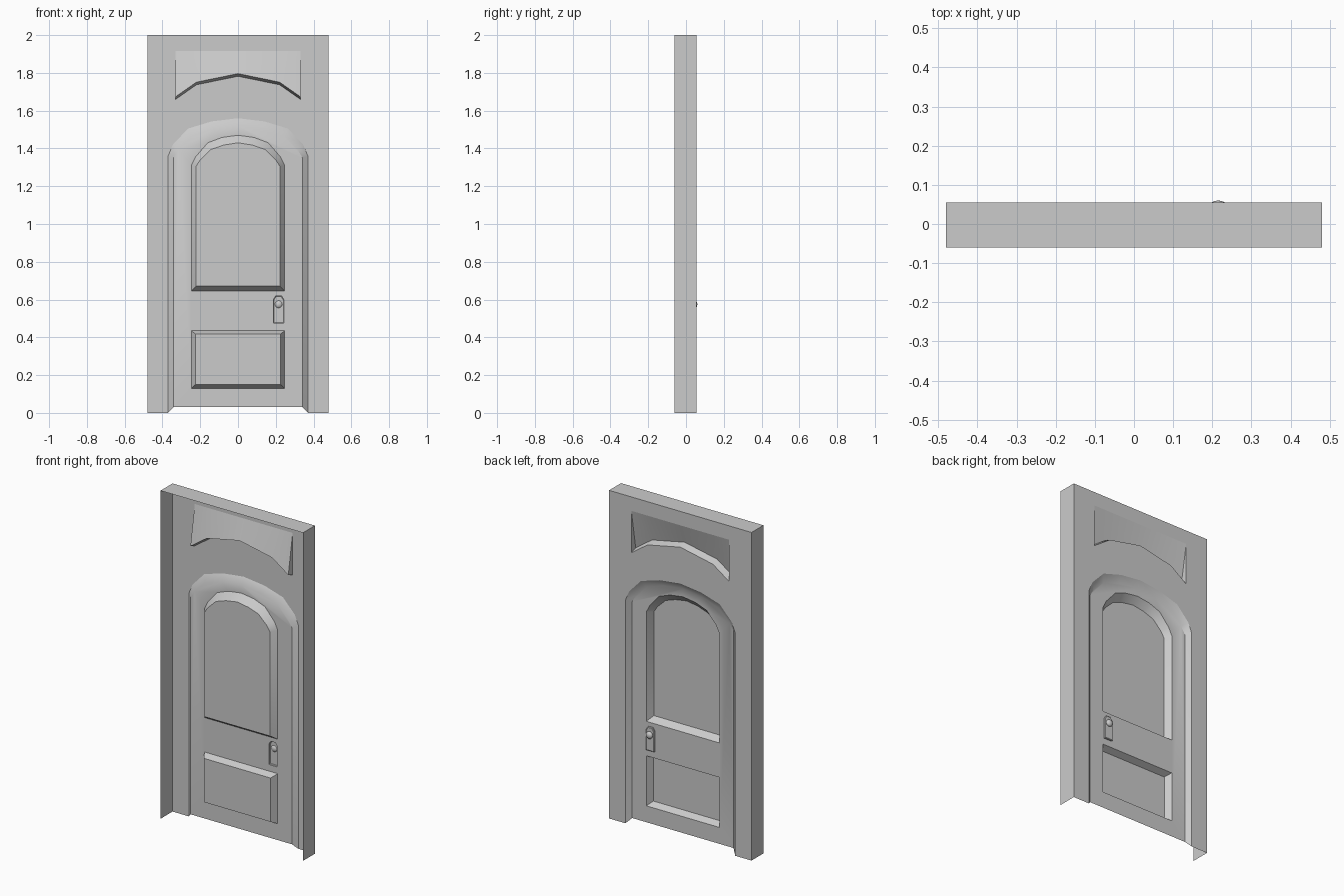
import bpy, bmesh, math
from mathutils import Vector
from mathutils.geometry import tessellate_polygon

if "Cube" in bpy.data.objects:
    bpy.data.objects.remove(bpy.data.objects["Cube"])


def mirrored(half):
    """Right half outline (x, z), bottom to top -> full outline."""
    return half + [(-x, z) for x, z in reversed(half) if x > 1e-6]


def at(loop, y):
    return [Vector((x, y, z)) for x, z in loop]


def fill(bm, loops):
    """Flat face from an outline and its holes, facing +y."""
    pts = [p for l in loops for p in l]
    vs = [bm.verts.new(p) for p in pts]
    for tri in tessellate_polygon(loops):
        a, b, c = [pts[i] for i in tri]
        if (b - a).cross(c - a).y < 0:
            tri = tri[::-1]
        bm.faces.new([vs[i] for i in tri])


def bridge(bm, a, b, closed=True):
    va, vb = [bm.verts.new(p) for p in a], [bm.verts.new(p) for p in b]
    n = len(a)
    for i in range(n if closed else n - 1):
        j = (i + 1) % n
        bm.faces.new([va[i], va[j], vb[j], vb[i]])


def finish(bm, name, angle=35):
    bmesh.ops.remove_doubles(bm, verts=bm.verts, dist=1e-5)
    bmesh.ops.dissolve_limit(bm, angle_limit=0.01, verts=bm.verts, edges=bm.edges)
    bmesh.ops.recalc_face_normals(bm, faces=bm.faces)
    if sum((f.normal.y * f.calc_area() for f in bm.faces)) < 0:
        bmesh.ops.reverse_faces(bm, faces=bm.faces)
    me = bpy.data.meshes.new(name)
    bm.to_mesh(me)
    bm.free()
    ob = bpy.data.objects.new(name, me)
    bpy.context.collection.objects.link(ob)
    bpy.context.view_layer.objects.active = ob
    ob.select_set(True)
    bpy.ops.object.shade_smooth_by_angle(angle=math.radians(angle))
    ob.select_set(False)
    return ob


FRONT, BACK, DOOR, PANEL = -0.06, 0.055, 0.03, -0.008

# outlines
opening = mirrored([(.37, 0), (.37, 1.36), (.345, 1.42), (.265, 1.505), (.14, 1.543), (0, 1.56)])
slab = mirrored([(.342, .03), (.342, 1.35), (.315, 1.395), (.245, 1.465), (.13, 1.503), (0, 1.52)])
arch_out = mirrored([(.247, .645), (.247, 1.31), (.225, 1.355), (.16, 1.43), (.085, 1.458), (0, 1.47)])
arch_in = mirrored([(.222, .672), (.222, 1.305), (.2, 1.34), (.143, 1.395), (.075, 1.418), (0, 1.43)])
low_out = mirrored([(.247, .13), (.247, .435)])
low_in = mirrored([(.225, .15), (.225, .417)])
arc = [(.33, 1.66), (.22, 1.737), (0, 1.782), (-.22, 1.737), (-.33, 1.66)]
light_out = arc + [(-.33, 1.915), (.33, 1.915)]
px = .215
plate_out = [(px + .028, .475), (px + .028, .6), (px + .015, .62),
             (px - .015, .62), (px - .028, .6), (px - .028, .475)]

# frame: back face with fanlight hole, plus sides and top; open at front and bottom
bm = bmesh.new()
outer = [(.48, 0), (.48, 2), (-.48, 2), (-.48, 0)]
fill(bm, [at(outer + opening[::-1], BACK), at(light_out, BACK)])
bridge(bm, at(outer, BACK), at(outer, FRONT), closed=False)
finish(bm, "frame")

# fanlight: slants forward from the top edge, with a ledge along the arc
bm = bmesh.new()
deep = [Vector((x, BACK - .042, z + .014)) for x, z in arc]
top = [Vector((x, BACK, 1.915)) for x, z in arc]
bridge(bm, top, deep, closed=False)
bridge(bm, deep, at(arc, BACK), closed=False)
for i in (0, -1):
    bm.faces.new([bm.verts.new(p) for p in (top[i], deep[i], at(arc, BACK)[i])])
finish(bm, "fanlight")

# door slab with sloped surround and panel holes
bm = bmesh.new()
bridge(bm, at(opening, BACK), at(slab, DOOR), closed=False)
fill(bm, [at(slab, DOOR), at(arch_out, DOOR), at(low_out, DOOR), at(plate_out, DOOR)])
finish(bm, "door_slab")

# recessed panels
for name, o, i in (("upper_panel", arch_out, arch_in), ("lower_panel", low_out, low_in)):
    bm = bmesh.new()
    bridge(bm, at(o, DOOR), at(i, PANEL))
    fill(bm, [at(i, PANEL)])
    finish(bm, name)

# lock plate
bm = bmesh.new()
inner = [(px + (x - px) * .88, .5475 + (z - .5475) * .95) for x, z in plate_out]
bridge(bm, at(plate_out, DOOR), at(plate_out, DOOR + .007))
bridge(bm, at(plate_out, DOOR + .007), at(inner, DOOR + .01))
fill(bm, [at(inner, DOOR + .01)])
finish(bm, "lock_plate")

# knob
bm = bmesh.new()
bmesh.ops.create_uvsphere(bm, u_segments=12, v_segments=8, radius=1)
for v in bm.verts:
    x, y, z = v.co
    v.co = (px + x * .022, .046 + z * .014, .575 + y * .022)
finish(bm, "knob", 50)
